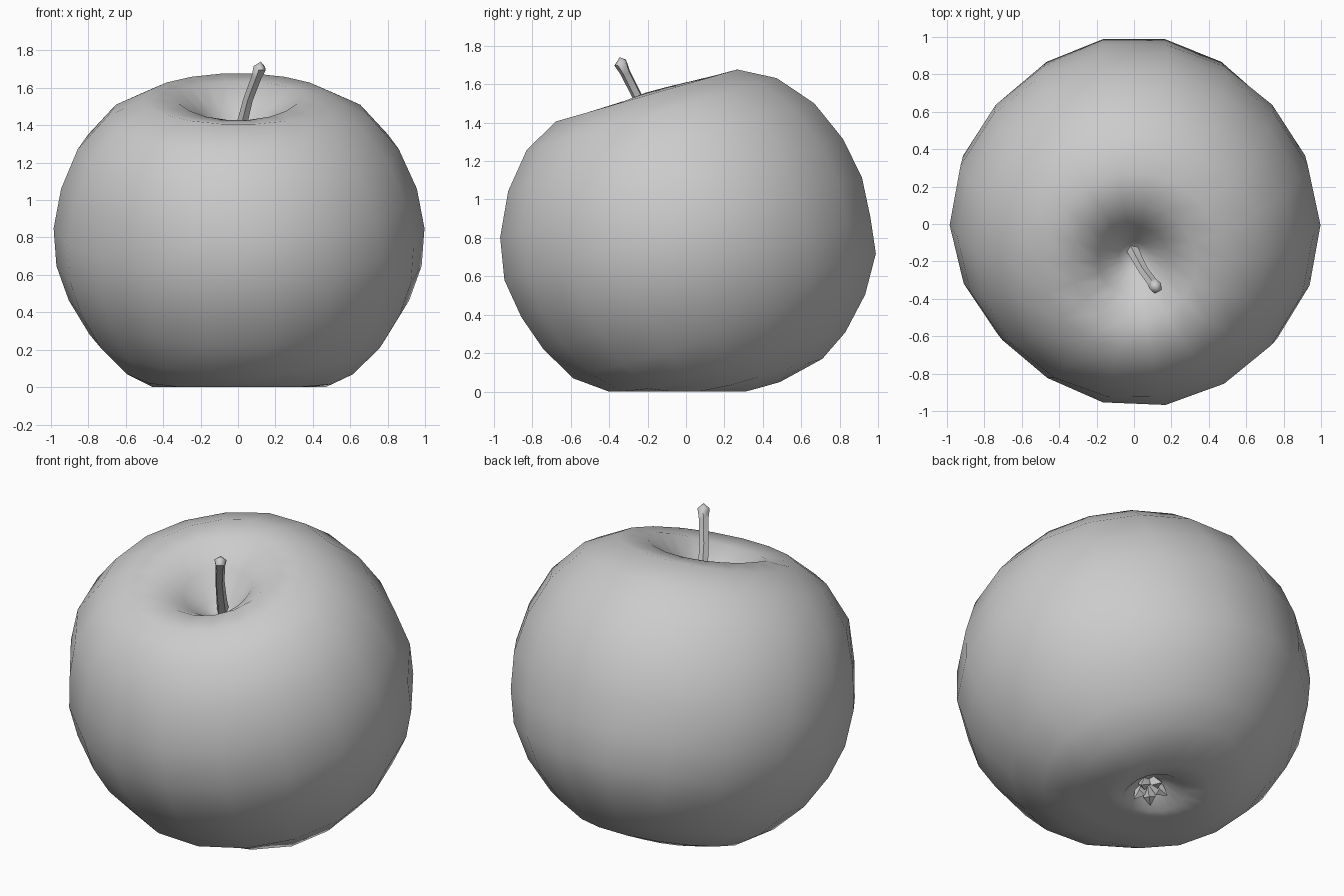
import bpy, bmesh, math
from mathutils import Vector, Matrix

if "Cube" in bpy.data.objects:
    bpy.data.objects.remove(bpy.data.objects["Cube"])

TILT = math.radians(16)
FRAME = Matrix.Translation((0, 0, 0.83)) @ Matrix.Rotation(TILT, 4, 'X')


def skin(name, rings, angle):
    """Mesh from stacked vertex rings; a one-point ring closes to a tip."""
    bm = bmesh.new()
    loops = [[bm.verts.new(p) for p in ring] for ring in rings]
    for a, b in zip(loops, loops[1:]):
        n = max(len(a), len(b))
        for i in range(n):
            j = (i + 1) % n
            if len(a) == 1:
                bm.faces.new((a[0], b[j], b[i]))
            elif len(b) == 1:
                bm.faces.new((a[i], a[j], b[0]))
            else:
                bm.faces.new((a[i], a[j], b[j], b[i]))
    for end in (loops[0], loops[-1]):
        if len(end) > 2:
            bm.faces.new(end)
    bmesh.ops.recalc_face_normals(bm, faces=bm.faces)
    me = bpy.data.meshes.new(name)
    bm.to_mesh(me)
    bm.free()
    ob = bpy.data.objects.new(name, me)
    bpy.context.collection.objects.link(ob)
    bpy.ops.object.select_all(action='DESELECT')
    ob.select_set(True)
    bpy.context.view_layer.objects.active = ob
    bpy.ops.object.shade_smooth_by_angle(angle=math.radians(angle))
    return ob


def tube(name, path, sides, angle):
    """Tube through (point, radius) pairs; zero radius makes a tip."""
    axis = (Vector(path[-1][0]) - Vector(path[0][0])).normalized()
    u = axis.orthogonal().normalized()
    v = axis.cross(u)
    rings = []
    for p, r in path:
        p = Vector(p)
        if r == 0:
            rings.append([p])
            continue
        turn = [2 * math.pi * i / sides for i in range(sides)]
        rings.append([p + r * (math.cos(t) * u + math.sin(t) * v) for t in turn])
    return skin(name, rings, angle)


def lobe(t, degrees):
    """Smooth weight, 1 towards the given direction and 0 away from it."""
    return max(0, math.cos(t - math.radians(degrees))) ** 2


# apple body: leaning turned profile (radius, height, shift along y),
# flattened where it rests
profile = [(0, -0.73, -0.07), (0.09, -0.75, -0.07), (0.17, -0.84, -0.06), (0.29, -0.885, -0.03),
           (0.49, -0.83, 0), (0.64, -0.73, 0), (0.79, -0.57, 0), (0.90, -0.38, 0),
           (0.965, -0.19, 0), (0.98, 0.02, 0), (0.94, 0.24, 0), (0.845, 0.46, 0),
           (0.69, 0.64, 0), (0.50, 0.74, 0), (0.33, 0.74, 0), (0.19, 0.64, -0.02),
           (0.08, 0.52, -0.03), (0, 0.48, -0.03)]
SEG = 18
rings = []
for r, h, dy in profile:
    ring = []
    for i in range(SEG if r else 1):
        t = 2 * math.pi * i / SEG
        # the upper lip dips at the front and swells at the sides
        lip = 0.015 * math.cos(t) ** 2 - 0.025 * max(0, -math.sin(t))
        dz = lip if h > 0.6 and r < 0.4 else 0
        # slightly uneven growth: fuller low at the back, leaner at front left
        grow = 1.0
        if r > 0.4:
            grow -= 0.045 * lobe(t, 225) ** 2 * (1 if h < 0.3 else 0.3)
            grow -= 0.02 * (lobe(t, 135) ** 3 + lobe(t, 45) ** 3)
            grow += 0.02 * lobe(t, 270) ** 4 * (0 < h < 0.3)
            grow += 0.045 * lobe(t, 90) * (-0.85 < h < -0.3)
        p = FRAME @ Vector((1.02 * r * grow * math.cos(t), r * grow * math.sin(t) + dy, h + dz))
        p.z = max(p.z, 0.0)
        ring.append(p)
    rings.append(ring)
skin("apple_body", rings, 80)

# stem: thin, leaning forward and right, flared at the slanted end
tube("stem", [((-0.01, -0.13, 1.28), 0.036), ((0.02, -0.19, 1.40), 0.030),
              ((0.055, -0.255, 1.54), 0.027), ((0.10, -0.315, 1.66), 0.028),
              ((0.118, -0.34, 1.71), 0.036), ((0.122, -0.345, 1.74), 0)], 5, 60)

# calyx: dried sepals inside the lower hollow
for i in range(5):
    t = 2 * math.pi * i / 5 + 0.3
    c, s = math.cos(t), math.sin(t)
    pts = [((0.03, -0.72), 0.03), ((0.06, -0.78), 0.033), ((0.10, -0.81), 0)]
    tube(f"calyx_sepal_{i + 1}",
         [(FRAME @ Vector((r * c, r * s - 0.08, h)), w) for (r, h), w in pts], 4, 40)
